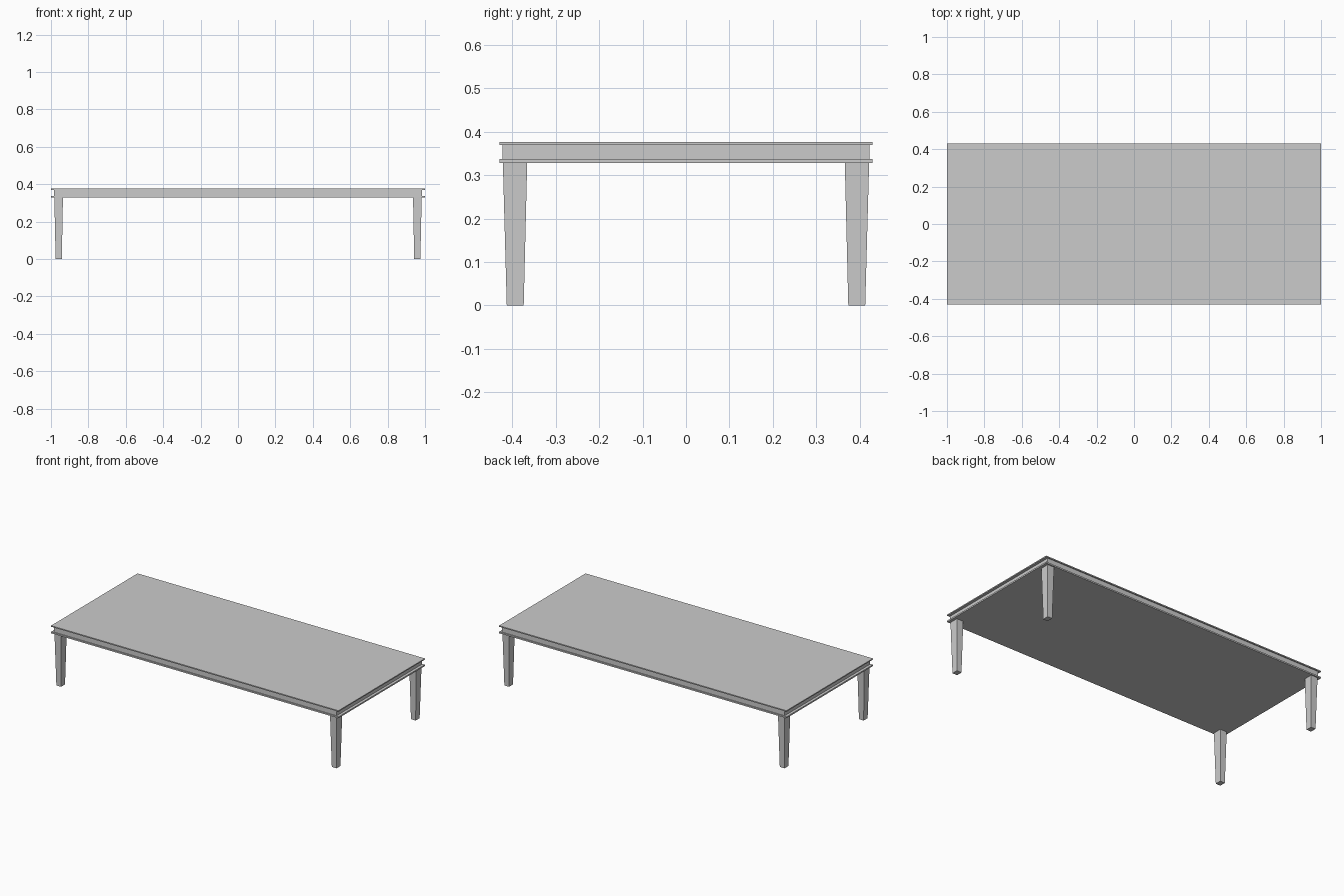
import bpy
import bmesh

if "Cube" in bpy.data.objects:
    bpy.data.objects.remove(bpy.data.objects["Cube"])


def frustum(name, bottom, top):
    """Box between two rectangles given as (x0, x1, y0, y1, z)."""
    bm = bmesh.new()
    rings = []
    for x0, x1, y0, y1, z in (bottom, top):
        corners = ((x0, y0), (x1, y0), (x1, y1), (x0, y1))
        rings.append([bm.verts.new((x, y, z)) for x, y in corners])
    low, high = rings
    bm.faces.new(low[::-1])
    bm.faces.new(high)
    for i in range(4):
        j = (i + 1) % 4
        bm.faces.new((low[i], low[j], high[j], high[i]))
    bmesh.ops.recalc_face_normals(bm, faces=bm.faces)
    mesh = bpy.data.meshes.new(name)
    bm.to_mesh(mesh)
    bm.free()
    obj = bpy.data.objects.new(name, mesh)
    bpy.context.collection.objects.link(obj)
    return obj


def slab(name, hx, hy, z0, z1):
    return frustum(name, (-hx, hx, -hy, hy, z0), (-hx, hx, -hy, hy, z1))


# Table top: thin overhanging board, recessed apron, lower trim board
slab("top_board", 1.0, 0.43, 0.369, 0.376)
slab("apron", 0.983, 0.423, 0.337, 0.369)
slab("lower_board", 1.0, 0.43, 0.328, 0.337)

# Four tapered legs, mirrored into the corners
for sx, side in ((-1, "left"), (1, "right")):
    for sy, end in ((-1, "front"), (1, "back")):
        frustum(f"{end}_{side}_leg",
                (sx * 0.942, sx * 0.975, sy * 0.374, sy * 0.413, 0.0),
                (sx * 0.936, sx * 0.982, sy * 0.366, sy * 0.422, 0.328))
